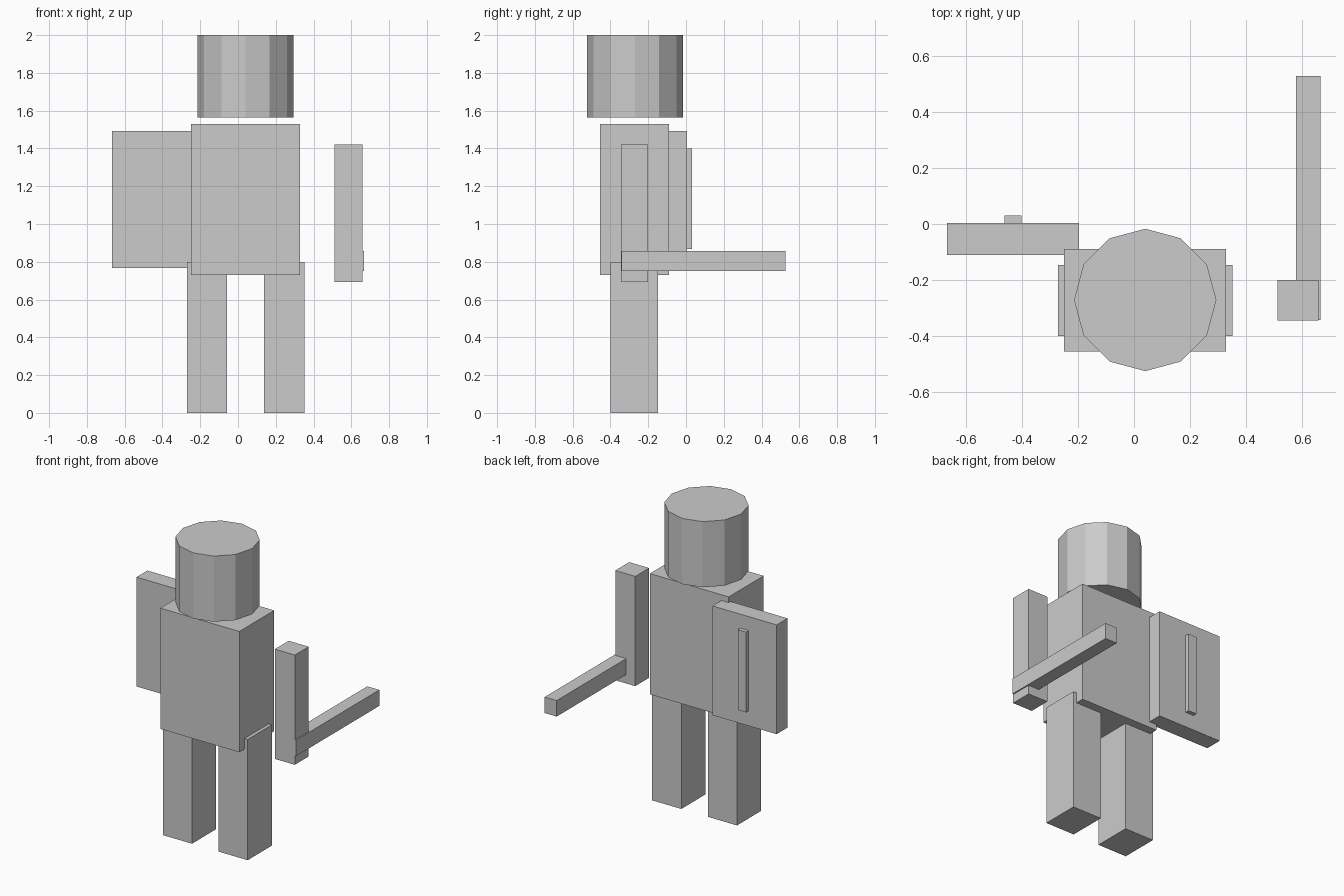
import bpy
from mathutils import Vector

cube = bpy.data.objects.get("Cube")
if cube:
    bpy.data.objects.remove(cube, do_unlink=True)

# Single plain grey
grey = bpy.data.materials.new("plain_grey")
grey.use_nodes = True
colour = (0.6, 0.6, 0.6, 1)
grey.diffuse_color = colour
grey.node_tree.nodes["Principled BSDF"].inputs["Base Color"].default_value = colour


def finish(name):
    part = bpy.context.object
    part.name = name
    part.data.materials.append(grey)
    return part


def box(name, x, y, z):
    """Box spanning the given (min, max) range on each axis."""
    low, high = (Vector(corner) for corner in zip(x, y, z))
    bpy.ops.mesh.primitive_cube_add(size=1, location=(low + high) / 2)
    part = finish(name)
    part.scale = high - low
    bpy.ops.object.transform_apply(location=False, rotation=False, scale=True)
    return part


# Torso and legs
body_x = 0.04
box("torso", (-0.25, 0.328), (-0.455, -0.09), (0.73, 1.53))
for name, side in (("right_leg", -1), ("left_leg", 1)):
    middle = body_x + side * 0.204
    box(name, (middle - 0.107, middle + 0.107), (-0.4, -0.147), (0, 0.8))

# Twelve-sided head floating above the torso
bpy.ops.mesh.primitive_cylinder_add(vertices=12, radius=0.254, depth=0.435,
                                    location=(body_x, -0.271, 1.7825))
finish("head")

# Left arm with a rod reaching backwards
box("left_arm", (0.512, 0.658), (-0.345, -0.2), (0.693, 1.42))
box("rod", (0.578, 0.666), (-0.342, 0.528), (0.752, 0.858))

# Shield panel on the right side, with its grip
box("shield", (-0.667, -0.197), (-0.11, 0.004), (0.768, 1.492))
box("shield_grip", (-0.462, -0.402), (-0.01, 0.031), (0.868, 1.4))
